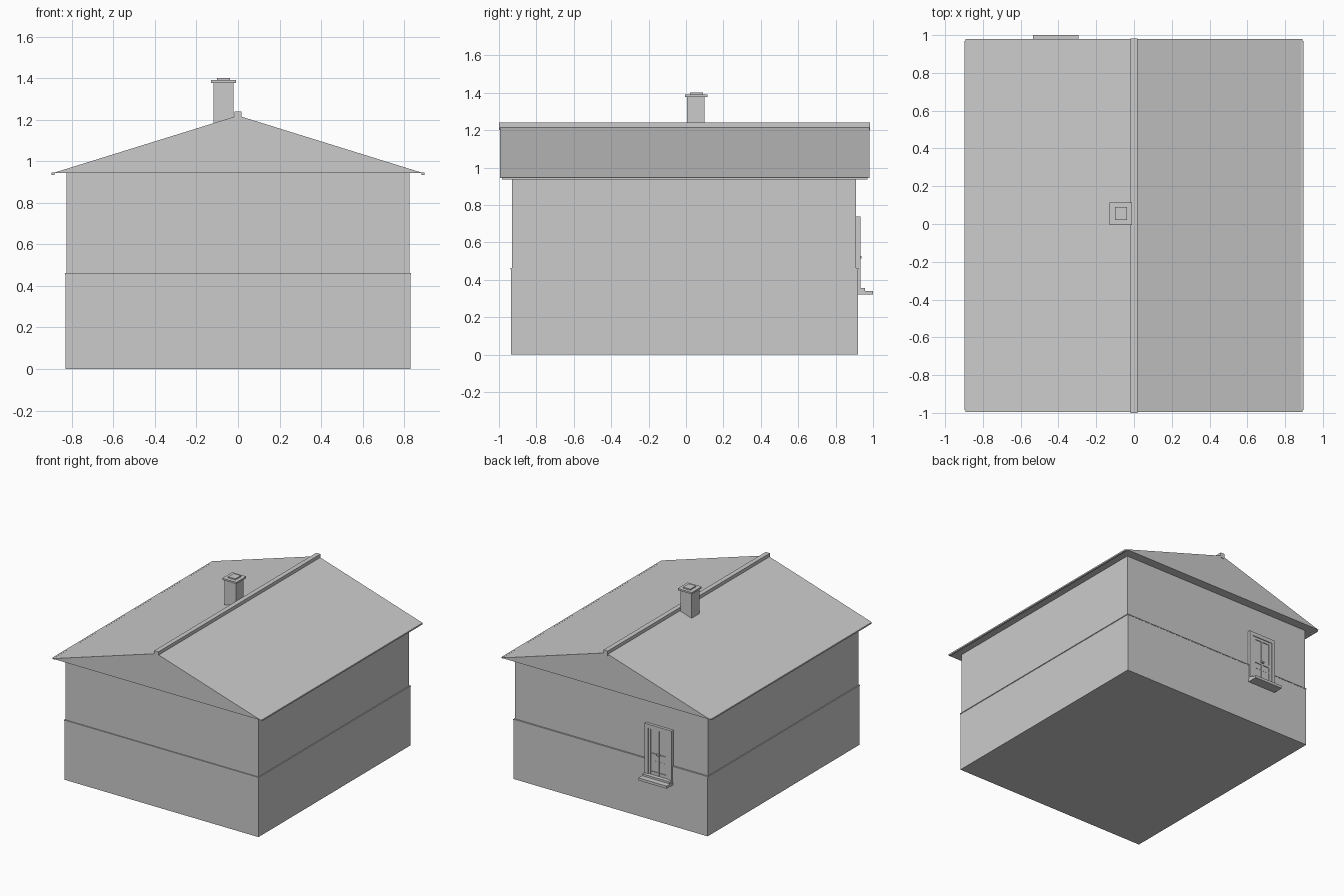
import bpy
import bmesh

cube = bpy.data.objects.get("Cube")
if cube:
    bpy.data.objects.remove(cube, do_unlink=True)

grey = bpy.data.materials.new("plain_grey")
grey.use_nodes = True
colour = (0.6, 0.6, 0.6, 1)
grey.diffuse_color = colour
grey.node_tree.nodes["Principled BSDF"].inputs["Base Color"].default_value = colour


def finish(name, bm):
    bmesh.ops.recalc_face_normals(bm, faces=bm.faces)
    mesh = bpy.data.meshes.new(name)
    bm.to_mesh(mesh)
    bm.free()
    mesh.materials.append(grey)
    obj = bpy.data.objects.new(name, mesh)
    bpy.context.collection.objects.link(obj)
    return obj


def box(name, xs, ys, zs):
    """Box from its minimum and maximum on each axis."""
    bm = bmesh.new()
    bmesh.ops.create_cube(bm, size=1)
    for v in bm.verts:
        v.co = [sum(r) / 2 + c * (r[1] - r[0]) for c, r in zip(v.co, (xs, ys, zs))]
    return finish(name, bm)


def extrude_y(name, profile, y0, y1):
    """Extrude an (x, z) profile along y."""
    bm = bmesh.new()
    face = bm.faces.new([bm.verts.new((x, y0, z)) for x, z in profile])
    new = bmesh.ops.extrude_face_region(bm, geom=[face])["geom"]
    verts = [g for g in new if isinstance(g, bmesh.types.BMVert)]
    bmesh.ops.translate(bm, verts=verts, vec=(0, y1 - y0, 0))
    return finish(name, bm)


# Walls with a thin ledge between the storeys
box("lower_walls", (-0.83, 0.83), (-0.935, 0.92), (0, 0.46))
box("wall_ledge", (-0.833, 0.833), (-0.938, 0.922), (0.456, 0.463))
box("upper_walls", (-0.826, 0.826), (-0.93, 0.91), (0.46, 0.945))

# Roof, ridge and eaves
extrude_y("gable_roof", [(-0.892, 0.943), (0.892, 0.943), (0, 1.22)], -0.995, 0.98)
box("ridge_cap", (-0.018, 0.018), (-1.0, 0.983), (1.2, 1.24))
for side, name in ((-1, "right_eave"), (1, "left_eave")):
    box(name, sorted((side * 0.884, side * 0.898)), (-0.985, 0.97), (0.935, 0.946))

# Chimney
box("chimney_shaft", (-0.118, -0.022), (0.005, 0.1), (1.1, 1.38))
box("chimney_cap", (-0.13, -0.01), (-0.006, 0.115), (1.378, 1.391))
box("chimney_top", (-0.1, -0.038), (0.022, 0.09), (1.39, 1.4))

# Back window: outer frame
left, right, bottom, top = -0.53, -0.297, 0.35, 0.738
mid = (left + right) / 2
box("window_glass", (left + 0.01, right - 0.01), (0.9, 0.921), (bottom, top - 0.01))
for name, x in (("frame_right", left), ("frame_left", right - 0.03)):
    box(name, (x, x + 0.03), (0.9, 0.932), (bottom, top))
box("frame_top", (left + 0.03, right - 0.03), (0.9, 0.932), (top - 0.03, top))

# Sash bars
for name, x, w in (("stile_right", left + 0.04, 0.01), ("stile_left", right - 0.04, 0.01),
                   ("mullion", mid, 0.006)):
    box(name, (x - w, x + w), (0.9, 0.927), (bottom, top - 0.03))
for name, z, h in (("top_rail", top - 0.04, 0.01), ("middle_rail", 0.51, 0.01),
                   ("bottom_rail", bottom + 0.015, 0.015)):
    box(name, (left + 0.03, right - 0.03), (0.9, 0.926), (z - h, z + h))
box("sash_latch", (mid - 0.012, mid + 0.012), (0.92, 0.938), (0.514, 0.527))

# Sill
box("window_sill", (-0.535, -0.293), (0.91, 1.0), (0.32, 0.34))
box("inner_sill", (-0.53, -0.297), (0.91, 0.957), (0.34, 0.355))
